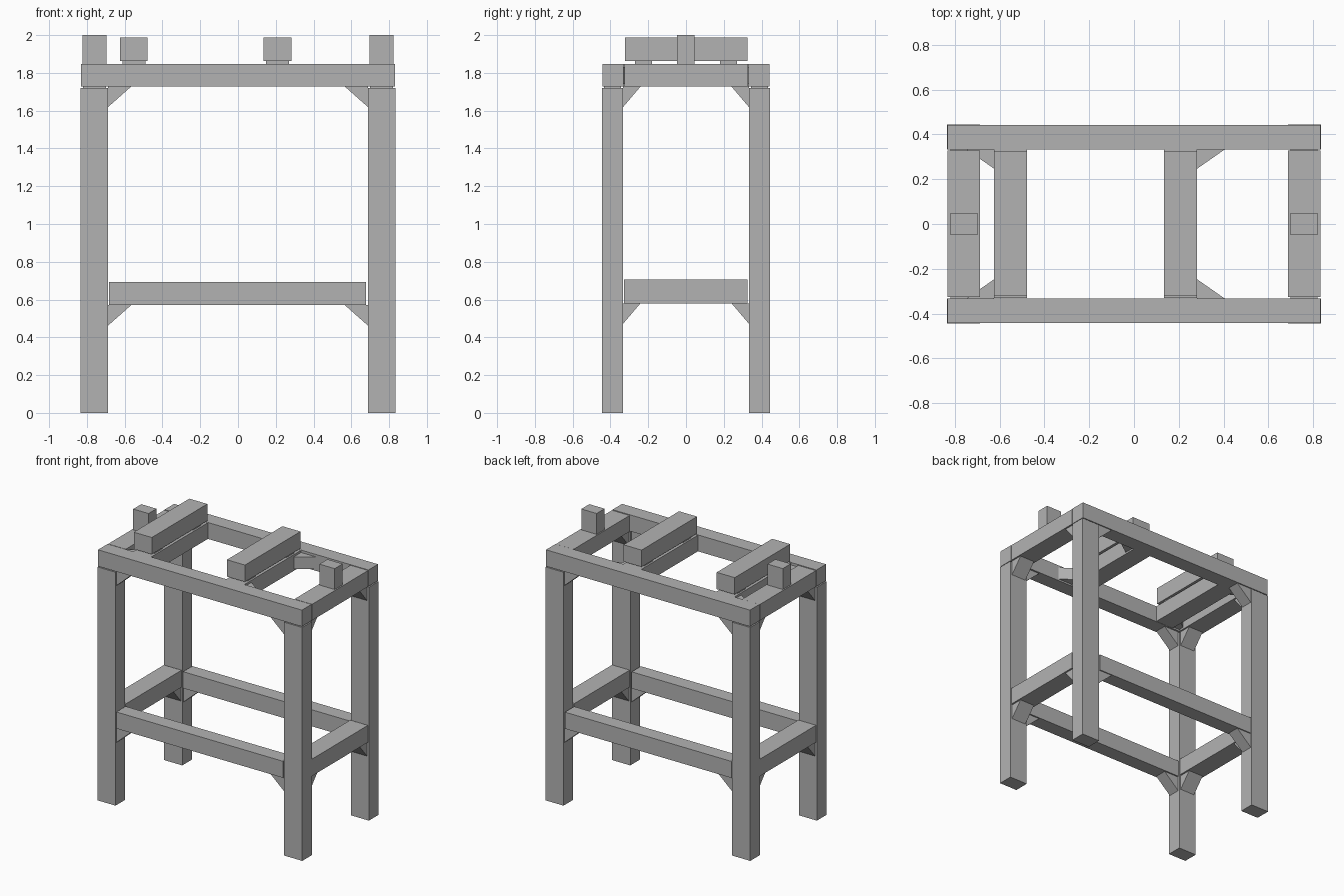
import bpy, bmesh
from mathutils import Vector

cube = bpy.data.objects.get("Cube")
if cube:
    bpy.data.objects.remove(cube, do_unlink=True)

grey = bpy.data.materials.new("plain grey")
grey.use_nodes = True
grey.diffuse_color = (0.45, 0.45, 0.45, 1)
grey.node_tree.nodes["Principled BSDF"].inputs["Base Color"].default_value = (0.45, 0.45, 0.45, 1)


def finish(name, bm):
    bmesh.ops.recalc_face_normals(bm, faces=bm.faces[:])
    mesh = bpy.data.meshes.new(name)
    bm.to_mesh(mesh)
    bm.free()
    mesh.materials.append(grey)
    bpy.context.collection.objects.link(bpy.data.objects.new(name, mesh))


def beam(name, x, y, z):
    """Box given by its extent along each axis."""
    bm = bmesh.new()
    bmesh.ops.create_cube(bm, size=1)
    for v in bm.verts:
        v.co = [(a + b) / 2 + c * (b - a) for (a, b), c in zip((x, y, z), v.co)]
    finish(name, bm)


def brace(name, corner, arm_a, arm_b, depth):
    """Triangular wedge with its right angle at corner, extruded along depth."""
    bm = bmesh.new()
    c = Vector(corner)
    face = bm.faces.new([bm.verts.new(p) for p in (c, c + Vector(arm_a), c + Vector(arm_b))])
    new = bmesh.ops.extrude_face_region(bm, geom=[face])["geom"]
    bmesh.ops.translate(bm, vec=depth, verts=[g for g in new if isinstance(g, bmesh.types.BMVert)])
    finish(name, bm)


def span(sign, a, b):
    return tuple(sorted((sign * a, sign * b)))


SIDES = {"right": -1, "left": 1}
ENDS = {"front": -1, "back": 1}

# Long rails
for end, sy in ENDS.items():
    beam(f"{end}_top_rail", (-0.832, 0.832), span(sy, 0.332, 0.443), (1.727, 1.848))
    beam(f"{end}_lower_rail", (-0.682, 0.678), span(sy, 0.335, 0.443), (0.57, 0.692))

# Short rails and end posts
for side, sx in SIDES.items():
    beam(f"{side}_top_rail", span(sx, 0.688, 0.832), (-0.325, 0.328), (1.727, 1.846))
    beam(f"{side}_lower_rail", span(sx, 0.688, 0.832), (-0.327, 0.325), (0.58, 0.705))
    beam(f"{side}_post", span(sx, 0.697, 0.822), (-0.047, 0.046), (1.846, 2.0))

# Legs with their corner braces
for side, sx in SIDES.items():
    for end, sy in ENDS.items():
        beam(f"{end}_{side}_leg", span(sx, 0.688, 0.835), span(sy, 0.333, 0.444), (0, 1.721))
        for level, zx, zy in (("top", 1.727, 1.727), ("lower", 0.57, 0.58)):
            brace(f"{end}_{side}_{level}_long_brace", (sx * 0.688, sy * 0.345, zx),
                  (-sx * 0.122, 0, 0), (0, 0, -0.108), (0, sy * 0.09, 0))
            brace(f"{end}_{side}_{level}_short_brace", (sx * 0.7, sy * 0.333, zy),
                  (0, -sy * 0.092, 0), (0, 0, -0.108), (sx * 0.12, 0, 0))

# Cross beams, spacers, raised bars and flat braces
for side, sx, x0, x1 in (("right", -1, -0.625, -0.478), ("left", 1, 0.135, 0.282)):
    beam(f"{side}_cross_beam", (x0, x1), (-0.33, 0.332), (1.727, 1.846))
    beam(f"{side}_raised_bar", (x0, x1), (-0.322, 0.325), (1.863, 1.987))
    outer = x0 if sx < 0 else x1
    for end, sy in ENDS.items():
        beam(f"{end}_{side}_spacer", (x0 + 0.013, x1 - 0.013), span(sy, 0.18, 0.27), (1.846, 1.863))
        brace(f"{end}_{side}_flat_brace", (outer, sy * 0.332, 1.74),
              (sx * 0.122, 0, 0), (0, -sy * 0.085, 0), (0, 0, 0.09))
